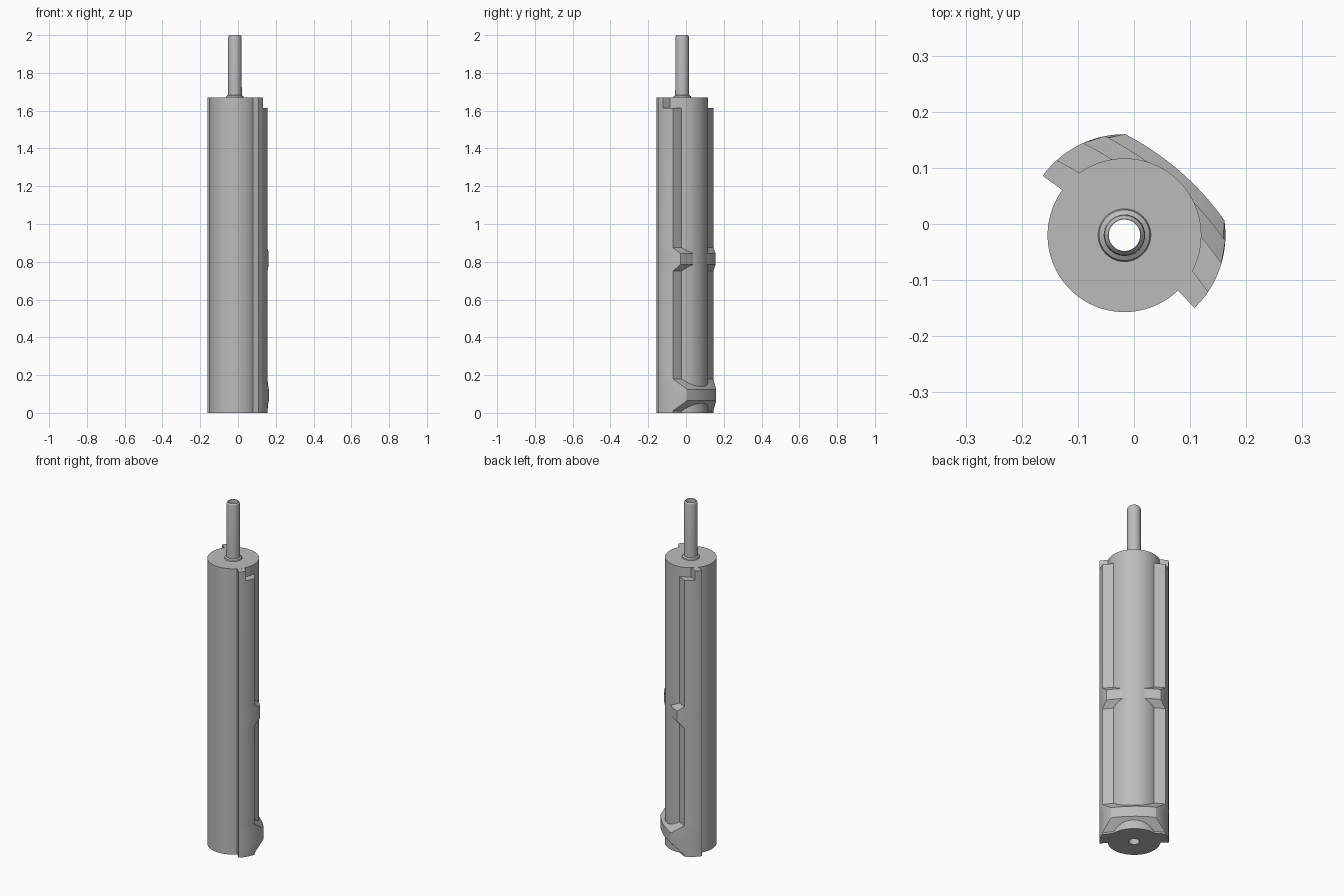
import bpy, bmesh
from math import sin, cos, pi, radians

cube = bpy.data.objects.get("Cube")
if cube:
    bpy.data.objects.remove(cube)

CX, CY = -0.017, -0.02       # axis of the cylinder
BODY_R, RIB_R = 0.137, 0.18
AXIS = radians(49)           # direction midway between the two ribs
START = radians(95)          # rib side walls, either way from AXIS

metal = bpy.data.materials.new("grey metal")
metal.use_nodes = True
colour = (0.5, 0.5, 0.5, 1)
metal.diffuse_color = colour
metal.node_tree.nodes["Principled BSDF"].inputs["Base Color"].default_value = colour


def loft(name, rings, around):
    """Skin rings of points; 'around' joins the last ring to the first, otherwise cap."""
    bm = bmesh.new()
    loops = [[bm.verts.new(p) for p in ring] for ring in rings]
    pairs = list(zip(loops, loops[1:]))
    if around:
        pairs.append((loops[-1], loops[0]))
    else:
        bm.faces.new(loops[0])
        bm.faces.new(loops[-1])
    for a, b in pairs:
        for i in range(len(a)):
            j = (i + 1) % len(a)
            bm.faces.new((a[i], a[j], b[j], b[i]))
    bmesh.ops.recalc_face_normals(bm, faces=bm.faces)
    mesh = bpy.data.meshes.new(name)
    bm.to_mesh(mesh)
    bm.free()
    mesh.materials.append(metal)
    obj = bpy.data.objects.new(name, mesh)
    bpy.context.collection.objects.link(obj)
    obj.location = (CX, CY, 0)
    bpy.ops.object.select_all(action='DESELECT')
    obj.select_set(True)
    bpy.context.view_layer.objects.active = obj
    bpy.ops.object.shade_smooth_by_angle(angle=radians(25))
    return obj


def circle(r, z, n=96):
    return [(r * cos(2 * pi * i / n), r * sin(2 * pi * i / n), z) for i in range(n)]


# Turned body, collar and hollow shaft with a through bore
profile = [(0.028, 0), (BODY_R, 0), (BODY_R, 1.67), (0.047, 1.67), (0.045, 1.677),
           (0.037, 1.682), (0.036, 1.985), (0.034, 1.994), (0.029, 2), (0.028, 2)]
loft("body_and_shaft", [circle(r, z) for r, z in profile], True)


def rib_section(z, edge_deg, n=20):
    """Both ribs in one outline: inner arc, outer arcs and the bowed web between them."""
    edge = radians(edge_deg)
    pts = []
    for i in range(n + 1):                       # outer arc of one rib
        a = -START + (START - edge) * i / n
        pts.append((RIB_R * cos(a), RIB_R * sin(a)))
    u0, v0 = RIB_R * cos(edge), RIB_R * sin(edge)
    for i in range(1, n):                        # bowed web
        t = 2 * i / n - 1
        pts.append((u0 + 0.12 * v0 * (1 - t * t), v0 * t))
    for i in range(n + 1):                       # outer arc of the other rib
        a = edge + (START - edge) * i / n
        pts.append((RIB_R * cos(a), RIB_R * sin(a)))
    for i in range(n + 1):                       # inner arc, clear of the bore
        a = START - 2 * START * i / n
        pts.append((0.033 * cos(a), 0.033 * sin(a)))
    c, s = cos(AXIS), sin(AXIS)
    return [(c * u - s * v, s * u + c * v, z) for u, v in pts]


# Height and rib edge angle: foot flange, rib, middle lug, rib, top tab
levels = [(0.0005, 65), (0.01, 65), (0.065, 40.5), (0.125, 40.5), (0.18, 65), (0.75, 65),
          (0.785, 52), (0.845, 52), (0.875, 65), (1.615, 65), (1.615, 83), (1.6695, 83)]
loft("side_ribs", [rib_section(z, a) for z, a in levels], False)
